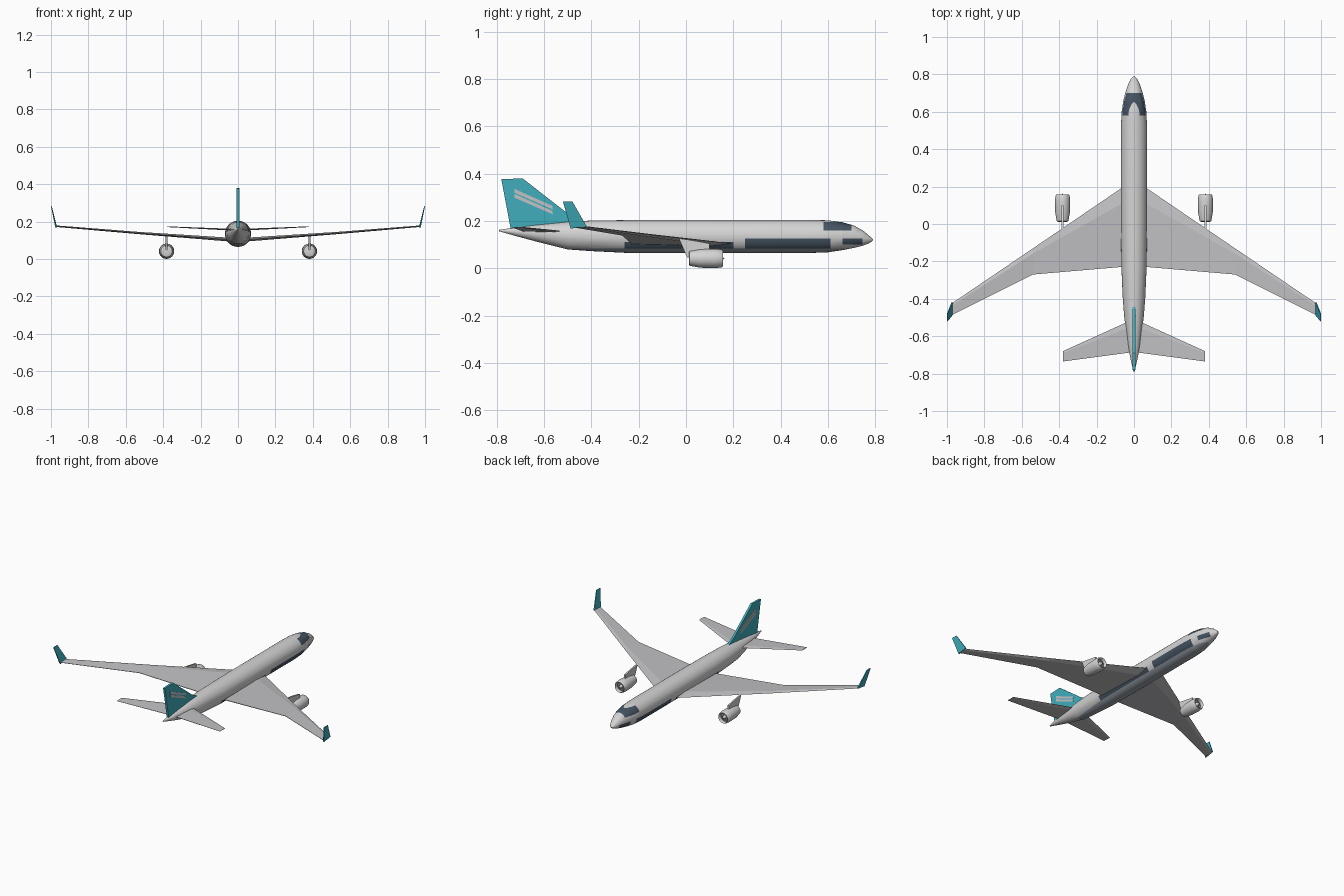
import bpy, bmesh, math
from mathutils import Vector

cube = bpy.data.objects.get("Cube")
if cube:
    bpy.data.objects.remove(cube, do_unlink=True)


def material(name, rgb):
    m = bpy.data.materials.new(name)
    m.use_nodes = True
    m.diffuse_color = (*rgb, 1)
    m.node_tree.nodes["Principled BSDF"].inputs["Base Color"].default_value = (*rgb, 1)
    return m


white = material("body white", (0.66, 0.66, 0.66))
grey = material("wing grey", (0.54, 0.54, 0.56))
belly = material("belly blue grey", (0.33, 0.37, 0.41))
navy = material("dark navy", (0.06, 0.09, 0.125))
teal = material("tail teal", (0.05, 0.42, 0.50))
dark = material("fan grey", (0.2, 0.2, 0.21))


def finish(name, bm, mats, mirror=False, smooth=False):
    bmesh.ops.recalc_face_normals(bm, faces=bm.faces)
    mesh = bpy.data.meshes.new(name)
    bm.to_mesh(mesh)
    bm.free()
    for m in mats:
        mesh.materials.append(m)
    ob = bpy.data.objects.new(name, mesh)
    bpy.context.collection.objects.link(ob)
    if mirror:
        ob.modifiers.new("Mirror", 'MIRROR').use_mirror_merge = False
    if smooth:
        bpy.ops.object.select_all(action='DESELECT')
        ob.select_set(True)
        bpy.context.view_layer.objects.active = ob
        bpy.ops.object.shade_smooth_by_angle(angle=math.radians(40))
    return ob


def loft(bm, rings):
    """Skin a list of point rings and cap both ends."""
    loops = [[bm.verts.new(p) for p in ring] for ring in rings]
    n = len(loops[0])
    for a, b in zip(loops, loops[1:]):
        for i in range(n):
            j = (i + 1) % n
            bm.faces.new((a[i], a[j], b[j], b[i]))
    bm.faces.new(loops[0])
    bm.faces.new(loops[-1])


def ring(y, half, low, high, cx=0, n=32):
    mid, tall = (low + high) / 2, (high - low) / 2
    return [(cx + half * math.cos(math.tau * i / n), y,
             mid + tall * math.sin(math.tau * i / n)) for i in range(n)]


# Fuselage: y, half width, bottom, top
stations = [
    (-0.79, 0.003, 0.157, 0.163), (-0.72, 0.019, 0.137, 0.173),
    (-0.65, 0.032, 0.118, 0.182), (-0.5, 0.052, 0.080, 0.197),
    (-0.4, 0.060, 0.073, 0.202), (-0.24, 0.067, 0.065, 0.204),
    (0, 0.070, 0.065, 0.205), (0.52, 0.070, 0.065, 0.205),
    (0.6, 0.066, 0.068, 0.203), (0.66, 0.057, 0.077, 0.195),
    (0.71, 0.044, 0.087, 0.181), (0.75, 0.030, 0.097, 0.158),
    (0.775, 0.017, 0.107, 0.137), (0.79, 0.003, 0.118, 0.122)]
bm = bmesh.new()
loft(bm, [ring(*s) for s in stations])
# Painted areas: y range, z range
panels = [(0.25, 0.61, 0.085, 0.126), (0.66, 0.745, 0.1, 0.126),
          (-0.26, 0.2, 0.085, 0.112), (0.58, 0.70, 0.16, 0.196)]
cuts = {(1, v) for p in panels for v in p[:2]} | {(2, v) for p in panels for v in p[2:]}
for axis, v in sorted(cuts):
    normal = Vector((0, 0, 0))
    normal[axis] = 1
    bmesh.ops.bisect_plane(bm, geom=bm.verts[:] + bm.edges[:] + bm.faces[:],
                           plane_co=normal * v, plane_no=normal)
for f in bm.faces:
    c = f.calc_center_median()
    if c.z < 0.085:
        f.material_index = 1
    if any(a < c.y < b and lo < c.z < hi for a, b, lo, hi in panels):
        f.material_index = 2
finish("fuselage", bm, [white, belly, navy], smooth=True)


def surface(name, sections, mat):
    """Mirrored flying surface; section = x, leading y, trailing y, z, thickness."""
    bm = bmesh.new()
    loft(bm, [[(x, le, z), (x, le + (te - le) * 0.2, z + t / 2), (x, te, z + t * 0.1),
               (x, te, z - t * 0.1), (x, le + (te - le) * 0.2, z - t / 2)]
              for x, le, te, z, t in sections])
    return finish(name, bm, [mat], mirror=True)


surface("wings", [(0.02, 0.22, -0.225, 0.103, 0.022), (0.07, 0.19, -0.23, 0.106, 0.020),
                  (0.54, -0.13, -0.27, 0.140, 0.012), (0.975, -0.425, -0.487, 0.176, 0.008)], grey)
surface("tailplanes", [(0.005, -0.51, -0.685, 0.156, 0.010),
                       (0.38, -0.68, -0.735, 0.173, 0.004)], grey)


def plate(bm, outline, x0, x1):
    loft(bm, [[(x, y, z) for y, z in outline] for x in (x0, x1)])


# Winglets, leaning outward
bm = bmesh.new()
foot = [(-0.42, 0.178), (-0.487, 0.168)]
head = [(-0.48, 0.283), (-0.52, 0.283)]
loft(bm, [[(x + s, y, z) for s, (y, z) in ((-t, p[0]), (t, p[0]), (t, p[1]), (-t, p[1]))]
          for x, t, p in ((0.973, 0.004, foot), (0.998, 0.002, head))])
finish("winglets", bm, [teal], mirror=True)

# Tail fin with slanted pale stripes on both sides
bm = bmesh.new()
plate(bm, [(-0.78, 0.377), (-0.69, 0.38), (-0.5, 0.232), (-0.44, 0.197), (-0.74, 0.165)],
      -0.007, 0.007)
finish("tail_fin", bm, [teal], smooth=False)
bm = bmesh.new()
for drop in (0, 0.021):
    plate(bm, [(-0.725, 0.336 - drop), (-0.565, 0.264 - drop),
               (-0.562, 0.249 - drop), (-0.725, 0.320 - drop)], 0.006, 0.0085)
finish("fin_stripes", bm, [grey], mirror=True)

# Engines: closed nacelle with a recessed fan and spinner
bm = bmesh.new()
profile = [(0.012, 0.024), (0.015, 0.031), (0.06, 0.039), (0.12, 0.041), (0.15, 0.038),
           (0.157, 0.034), (0.152, 0.031), (0.135, 0.030), (0.136, 0.012), (0.152, 0.007),
           (0.162, 0.001)]
loft(bm, [ring(y, r, 0.042 - r, 0.042 + r, 0.382, 24) for y, r in profile])
for f in bm.faces:
    c = f.calc_center_median()
    if 0.134 < c.y < 0.137 and math.hypot(c.x - 0.382, c.z - 0.042) < 0.028:
        f.material_index = 1
finish("engines", bm, [white, dark], mirror=True, smooth=True)

# Pylons
bm = bmesh.new()
plate(bm, [(-0.03, 0.127), (0.005, 0.045), (0.1, 0.07), (0.1, 0.105), (0.03, 0.118)],
      0.377, 0.387)
finish("engine_pylons", bm, [white], mirror=True)
